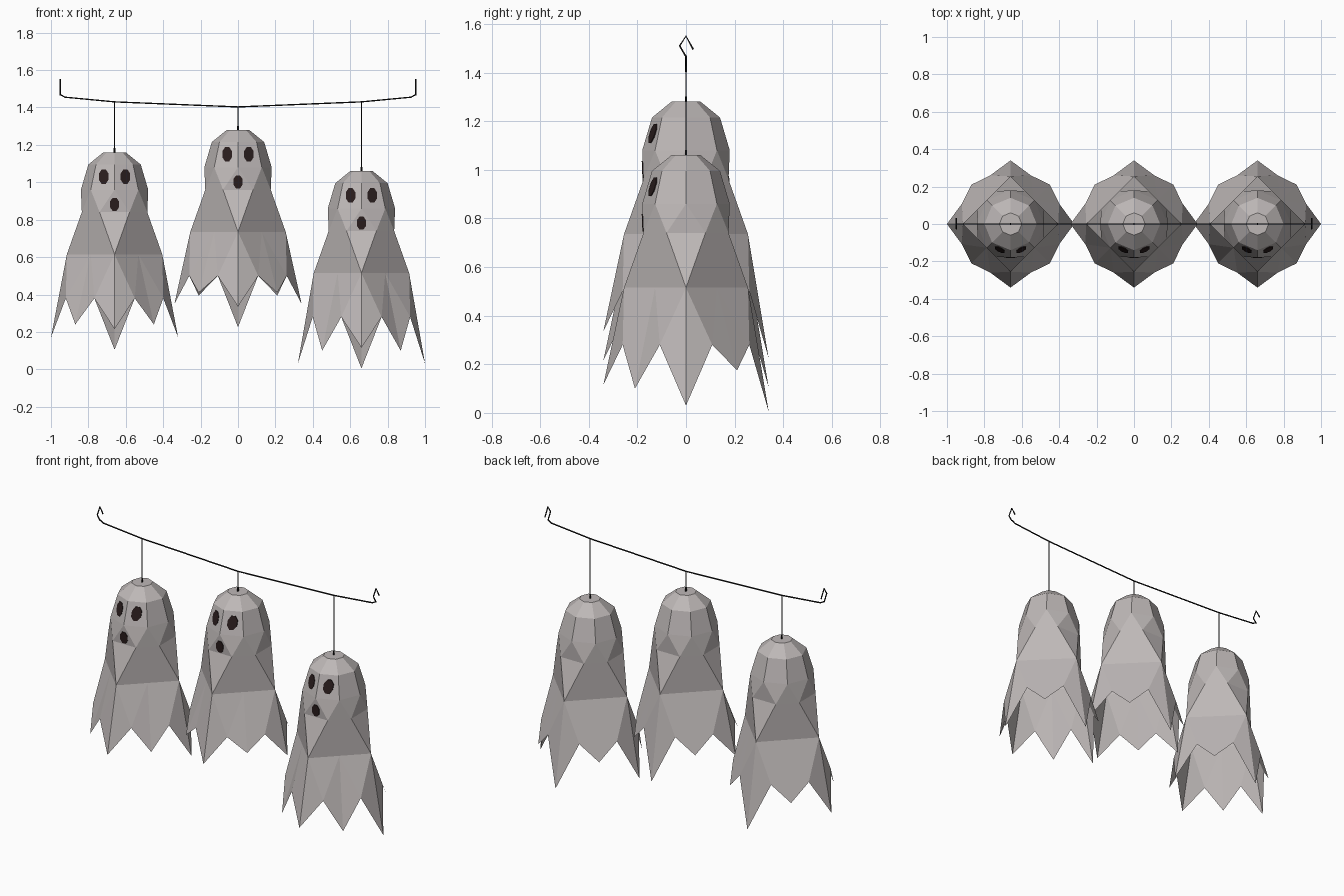
import bpy, bmesh
from math import sin, cos, pi
from mathutils import Vector

cube = bpy.data.objects.get("Cube")
if cube:
    bpy.data.objects.remove(cube)


def material(name, color):
    m = bpy.data.materials.new(name)
    m.use_nodes = True
    m.diffuse_color = (*color, 1)
    m.node_tree.nodes["Principled BSDF"].inputs["Base Color"].default_value = (*color, 1)
    return m


CLOTH = material("pale grey cloth", (0.51, 0.475, 0.47))
HOLLOW = material("dark brown hollow", (0.022, 0.012, 0.012))
CORD = material("black cord", (0.008, 0.008, 0.008))


def add_object(name, bm, mat, location=(0, 0, 0)):
    mesh = bpy.data.meshes.new(name)
    bmesh.ops.recalc_face_normals(bm, faces=bm.faces)
    bm.to_mesh(mesh)
    bm.free()
    mesh.materials.append(mat)
    obj = bpy.data.objects.new(name, mesh)
    obj.location = location
    bpy.context.collection.objects.link(obj)
    return obj


def polar(radius, turn, drop):
    """Point at a turn (0 = front, 0.25 = +x) and a drop below the crown."""
    a = turn * 2 * pi
    return Vector((radius * sin(a), -radius * cos(a), -drop))


# Sheet: faceted head, square waist and ragged open hem
def ghost_sheet(name, location, side_tip, front_corner):
    bm = bmesh.new()
    vert = bm.verts.new
    face = bm.faces.new

    rings = [[vert(polar(r, k / 8, d)) for k in range(8)]
             for r, d in ((0.06, 0), (0.14, 0.065), (0.18, 0.2))]
    face(rings[0])
    for a, b in zip(rings, rings[1:]):
        for k in range(8):
            n = (k + 1) % 8
            face((a[k], a[n], b[n], b[k]))
    brow = rings[-1]

    # Chin edge on each of the four sides
    chin = []
    for i in range(4):
        out, along = polar(0.175, i / 4, 0.32), polar(0.08, i / 4 + 0.25, 0)
        chin.append((vert(out - along), vert(out + along)))
    waist = [vert(polar((0.255, 0.18)[k % 2], k / 8, 0.545)) for k in range(8)]

    for i in range(4):
        lo, hi = chin[i]
        nxt = chin[(i + 1) % 4][0]
        k, end = 2 * i, (2 * i + 2) % 8
        face((brow[k], lo, hi))
        face((brow[k], hi, brow[k + 1]))
        face((brow[k + 1], hi, nxt))
        face((brow[k + 1], nxt, brow[end]))
        face((lo, hi, waist[k]))
        face((hi, nxt, waist[end], waist[k + 1], waist[k]))

    # Hem: tips, corner tips and notches between them
    tip_drops = [0.945, front_corner, side_tip, 0.885, 1.055, 0.885, side_tip, front_corner]
    hem = []
    for k, drop in enumerate(tip_drops):
        hem.append(vert(polar((0.34, 0.297)[k % 2], k / 8, drop)))
        hem.append(vert(polar(0.282, (k + 0.5) / 8, 0.78)))
    for k in range(8):
        face((waist[k], hem[2 * k - 1], hem[2 * k]))
        face((waist[k], hem[2 * k], hem[2 * k + 1]))
        face((waist[k], hem[2 * k + 1], waist[(k + 1) % 8]))
    add_object(name, bm, CLOTH, location)


# Eyes and mouth: thin oval plates that follow the head facets
def face_plate(name, location, x, drop, half_w, half_h, depth):
    bm = bmesh.new()
    layers = []
    for lift in (-0.003, 0.004):
        layer = []
        for k in range(8):
            a = (k + 0.5) * pi / 4
            px, pd = x + half_w * cos(a), drop + half_h * sin(a)
            layer.append(bm.verts.new((px, -depth(px, pd) - lift, -pd)))
        layers.append(layer)
        bm.faces.new(layer)
    for k in range(8):
        n = (k + 1) % 8
        bm.faces.new((layers[0][k], layers[0][n], layers[1][n], layers[1][k]))
    add_object(name, bm, HOLLOW, location)


def brow_depth(x, drop):
    return 0.14 + 0.04 * (drop - 0.065) / 0.135 - 0.414 * abs(x)


def chin_depth(x, drop):
    return 0.18 - 0.005 * (drop - 0.2) / 0.12


# Cords: square-section swept lines
def cord(name, points, radius):
    curve = bpy.data.curves.new(name, "CURVE")
    curve.dimensions = "3D"
    curve.bevel_depth = radius
    curve.bevel_resolution = 1
    curve.use_fill_caps = True
    spline = curve.splines.new("POLY")
    spline.points.add(len(points) - 1)
    for p, co in zip(spline.points, points):
        p.co = (*co, 1)
    curve.materials.append(CORD)
    bpy.context.collection.objects.link(bpy.data.objects.new(name, curve))


# Three hanging figures: label, x, crown height, rope height, hem drops
for label, x, top, rope_z, side_tip, corner in (
        ("right", -0.66, 1.16, 1.43, 0.99, 0.92),
        ("middle", 0, 1.28, 1.405, 0.93, 0.87),
        ("left", 0.66, 1.06, 1.43, 1.03, 0.96)):
    spot = (x, 0, top)
    ghost_sheet(label + "_ghost_sheet", spot, side_tip, corner)
    for side, sx in (("right", -1), ("left", 1)):
        face_plate(f"{label}_ghost_{side}_eye", spot, sx * 0.058, 0.13, 0.028, 0.042, brow_depth)
    face_plate(label + "_ghost_mouth", spot, 0, 0.278, 0.027, 0.038, chin_depth)
    cord(label + "_hanging_string", [(x, 0, rope_z), (x, 0, top - 0.005)], 0.0025)
    cord(label + "_string_knot", [(x, 0, top + 0.022), (x, 0, top - 0.005)], 0.005)

# Sagging rope with an open hook at each end
half = [(0.66, 0, 1.43), (0.925, 0, 1.455), (0.948, 0, 1.468)]
cord("rope", [(-x, y, z) for x, y, z in reversed(half)] + [(0, 0, 1.403)] + half, 0.004)
for side, sx in (("right", -1), ("left", 1)):
    hook = ((0, 1.465), (-0.026, 1.51), (0, 1.55), (0.03, 1.495))
    cord(side + "_rope_hook", [(sx * 0.95, y, z) for y, z in hook], 0.004)
